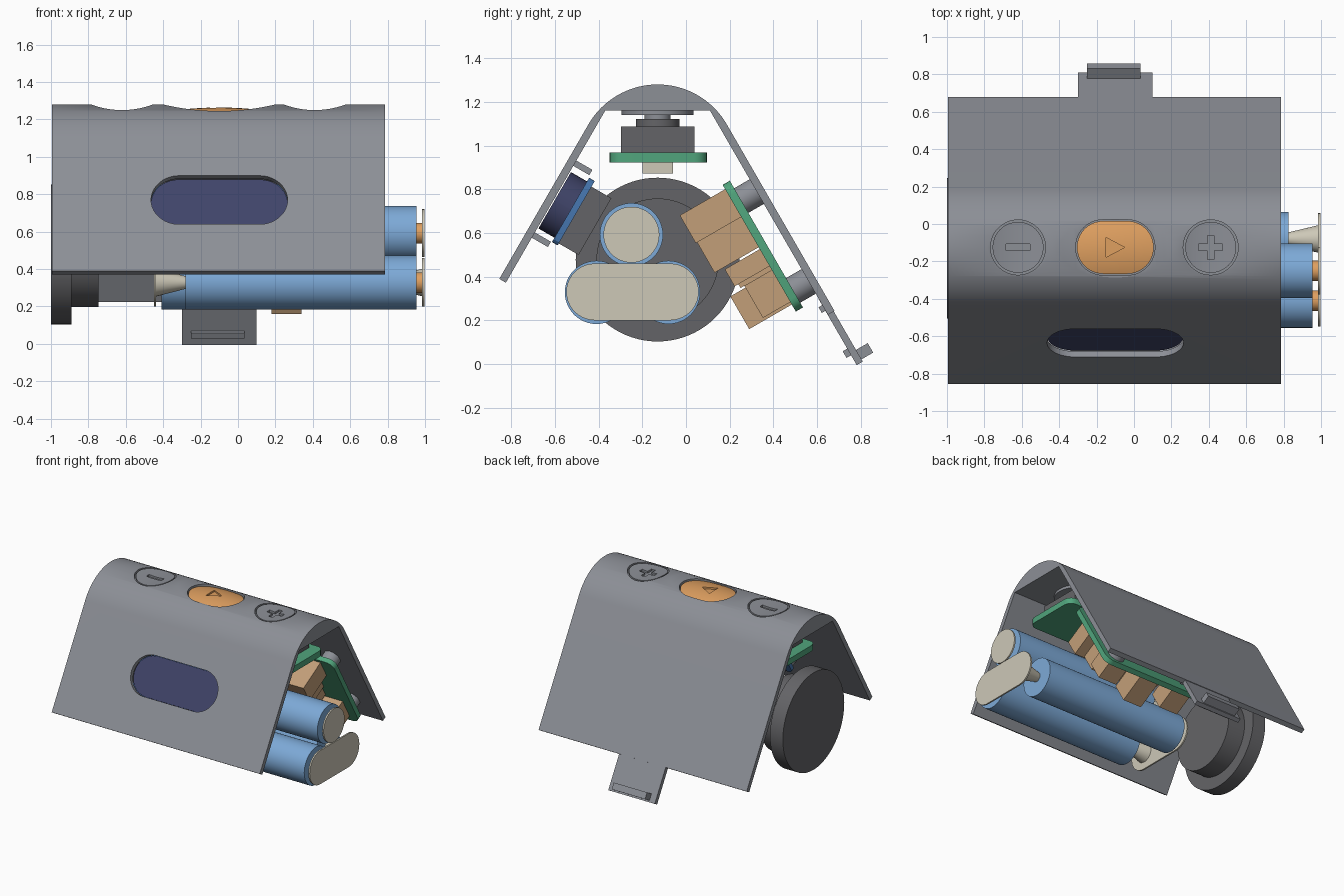
import bpy, bmesh, math
from mathutils import Matrix, Vector

if "Cube" in bpy.data.objects:
    bpy.data.objects.remove(bpy.data.objects["Cube"])


def colour(name, r, g, b):
    m = bpy.data.materials.new(name)
    m.diffuse_color = [(c / 255) ** 2.2 for c in (r, g, b)] + [1]
    m.use_nodes = True
    m.node_tree.nodes["Principled BSDF"].inputs["Base Color"].default_value = m.diffuse_color
    return m


GREY = colour("shell grey", 139, 142, 149)
DARK = colour("dark grey", 100, 100, 103)
ORANGE = colour("button orange", 222, 158, 96)
BLUE = colour("battery blue", 124, 168, 214)
BOARD_BLUE = colour("board blue", 72, 118, 175)
NAVY = colour("display navy", 66, 70, 105)
GREEN = colour("board green", 82, 164, 124)
TAN = colour("component tan", 193, 157, 120)
BEIGE = colour("contact beige", 204, 199, 182)


def frame(u, v, w, o=(0, 0, 0)):
    m = Matrix((u, v, w)).transposed().to_4x4()
    m.translation = Vector(o)
    return m


# Frames: plain, along x (y, z, x), along y (x, z, y), and the two sloping walls (x, down, inward)
C, S = math.cos(math.pi / 6), 0.5
FLAT = Matrix()
LONG = frame((0, 1, 0), (0, 0, 1), (1, 0, 0))
CROSS = frame((1, 0, 0), (0, 0, 1), (0, 1, 0))
FRONT = frame((1, 0, 0), (0, -S, -C), (0, C, -S), (0, -0.447, 1.097))
BACK = frame((1, 0, 0), (0, S, -C), (0, -C, -S), (0, 0.187, 1.097))


def rounded(cx, cy, hx, hy, r, n=10):
    """Rectangle with rounded corners; a circle or stadium when r fills it."""
    pts = []
    for q, (sx, sy) in enumerate(((1, 1), (-1, 1), (-1, -1), (1, -1))):
        for i in range(n + 1):
            a = (q + i / n) * math.pi / 2
            pts.append((cx + sx * (hx - r) + r * math.cos(a), cy + sy * (hy - r) + r * math.sin(a)))
    return pts


def circle(cx, cy, r, n=12):
    return rounded(cx, cy, r, r, r, n)


def rect(x0, x1, y0, y1):
    return [(x0, y0), (x1, y0), (x1, y1), (x0, y1)]


def finish(name, bm, mat):
    bmesh.ops.recalc_face_normals(bm, faces=bm.faces)
    me = bpy.data.meshes.new(name)
    bm.to_mesh(me)
    bm.free()
    if mat:
        me.materials.append(mat)
    ob = bpy.data.objects.new(name, me)
    bpy.context.collection.objects.link(ob)
    return ob


def prism(name, pts, lo, hi, mat, m=FLAT, top=1.0):
    """Extrude an outline from lo to hi; top scales the far end about its middle."""
    pts = [p for i, p in enumerate(pts) if (Vector(p) - Vector(pts[i - 1])).length > 1e-5]
    mid = sum((Vector(p) for p in pts), Vector((0, 0))) / len(pts)
    bm = bmesh.new()
    a = [bm.verts.new(m @ Vector((u, v, lo))) for u, v in pts]
    b = [bm.verts.new(m @ Vector((*(mid + (Vector(p) - mid) * top), hi))) for p in pts]
    bm.faces.new(a)
    bm.faces.new(b)
    for i in range(len(pts)):
        bm.faces.new((a[i - 1], a[i], b[i], b[i - 1]))
    return finish(name, bm, mat)


def boolean(ob, cutter, op='DIFFERENCE'):
    mod = ob.modifiers.new("cut", 'BOOLEAN')
    mod.operation, mod.object, mod.solver = op, cutter, 'EXACT'
    bpy.context.view_layer.objects.active = ob
    bpy.ops.object.modifier_apply(modifier=mod.name)
    bpy.data.objects.remove(cutter)


MX, MY = -0.10, -0.13          # middle of the controls
KEYS = (-0.62, 0.41)           # minus and plus buttons

# Folded shell: rounded ridge outside, straight walls and flat ceiling inside
arc = [(MY + 0.366 * math.cos(math.radians(a)), 0.914 + 0.366 * math.sin(math.radians(a)))
       for a in range(30, 151, 3)]
outline = [(0.68, 0.243)] + arc + [(-0.855, 0.39), (-0.825, 0.372), (-0.37, 1.16), (0.11, 1.16), (0.65, 0.225)]
shell = prism("shell", outline, -0.995, 0.785, GREY, LONG)

# Display window, finger dips and button pocket
boolean(shell, prism("window_cut", rounded(MX, 0.378, 0.365, 0.15, 0.15), -0.1, 0.1, None, FRONT))
for x in KEYS:
    boolean(shell, prism("dip_cut", circle(x, 1.25 + 0.47, 0.47, 30), -0.4, 0.15, None, CROSS))
boolean(shell, prism("dip_cut", circle(MX, 1.245 + 1.3, 1.3, 64), -0.41, 0.16, None, CROSS))
boolean(shell, prism("pocket_cut", rounded(MX, MY + 0.005, 0.212, 0.148, 0.147), 1.18, 1.4, None))

# Ring grooves and engraved minus and plus signs
for x in KEYS:
    ring = prism("ring_cut", circle(x, MY + 0.005, 0.147), 1.225, 1.4, None)
    boolean(ring, prism("ring_core", circle(x, MY + 0.005, 0.136), 1.1, 1.5, None))
    boolean(shell, ring)
    w, t, y = 0.064, 0.017, MY + 0.005
    if x < 0:
        sign = rect(x - w, x + w, y - t, y + t)
    else:
        sign = [(x + a, y + b) for a, b in ((w, t), (t, t), (t, w), (-t, w), (-t, t), (-w, t), (-w, -t),
                                            (-t, -t), (-t, -w), (t, -w), (t, -t), (w, -t))]
    boolean(shell, prism("sign_cut", sign, 1.236, 1.4, None))

# Domed orange button with engraved triangle
button = prism("play_button", rounded(MX, MY + 0.005, 0.205, 0.141, 0.14), 1.182, 1.4, ORANGE)
bm = bmesh.new()
bmesh.ops.create_uvsphere(bm, u_segments=64, v_segments=48, radius=1,
                          matrix=Matrix.Translation((MX, MY, 0.914)) @ Matrix.Diagonal((0.8, 0.38, 0.35, 1)))
boolean(button, finish("dome_cut", bm, None), 'INTERSECT')
boolean(button, prism("triangle_cut", [(-0.15, -0.178), (-0.15, -0.072), (-0.05, -0.125)], 1.25, 1.4, None))

# Belt tab with latch at the back edge
prism("tab", rect(-0.30, 0.098, 0.90, 1.252), 0.004, 0.036, GREY, BACK)
prism("tab_root", rect(-0.30, 0.098, 0.935, 0.965), 0.03, 0.055, GREY, BACK)
prism("latch", rect(-0.25, 0.035, 1.19, 1.24), -0.058, 0.01, GREY, BACK)
prism("latch_lip", rect(-0.25, 0.035, 1.165, 1.20), 0.03, 0.06, GREY, BACK)

# Display, its board, rear housing and retaining ribs on the front wall
prism("display", rounded(MX, 0.378, 0.365, 0.149, 0.148), 0.04, 0.125, NAVY, FRONT)
prism("display_board", rounded(MX, 0.38, 0.40, 0.17, 0.03, 3), 0.125, 0.155, BOARD_BLUE, FRONT)
prism("display_housing", rect(-0.45, 0.25, 0.24, 0.54), 0.155, 0.26, DARK, FRONT)
for s in (0.185, 0.565):
    prism("display_rib", rect(-0.45, 0.25, s - 0.014, s + 0.014), 0.03, 0.12, GREY, FRONT)

# Round speaker at the left end
prism("speaker_rim", circle(MY, 0.478, 0.375, 20), -1.0, -0.89, DARK, LONG)
prism("speaker_body", circle(MY, 0.478, 0.28, 20), -0.89, -0.745, DARK, LONG)

# Three cells: (y, z, left end, tip direction)
for y, z, x0, tip in ((-0.25, 0.592, -0.28, 1), (-0.41, 0.328, -0.28, 1), (-0.08, 0.328, -0.41, -1)):
    x1 = x0 + 1.235
    prism("battery", circle(y, z, 0.145), x0, x1, BLUE, LONG)
    if tip > 0:
        prism("battery_tip", circle(y, z, 0.055), x1, 0.985, ORANGE, LONG)
        prism("spring", circle(y, z, 0.075), -0.44, x0, BEIGE, LONG, 0.45)
    else:
        prism("battery_tip", circle(y, z, 0.055), -0.44, x0, ORANGE, LONG)
        prism("spring", circle(y, z, 0.035), x1, 0.985, BEIGE, LONG, 2.1)

# Contact plates at both ends of the cells
for x in (-0.45, 0.985):
    prism("single_contact", circle(-0.25, 0.592, 0.128), x, x + 0.012, BEIGE, LONG)
    prism("double_contact", rounded(-0.245, 0.33, 0.303, 0.13, 0.13), x, x + 0.012, BEIGE, LONG)

# Button board under the ridge, with three switches
prism("button_board", rounded(MX, -0.127, 0.77, 0.223, 0.06, 5), 0.922, 0.968, GREEN)
for x in (*KEYS, MX):
    prism("switch_body", rect(x - 0.168, x + 0.168, -0.298, 0.04), 0.968, 1.088, DARK)
    prism("switch_plunger", circle(x, MY, 0.10), 1.088, 1.122, DARK)
    prism("switch_stem", circle(x, MY, 0.06), 1.122, 1.14, GREY)
    prism("switch_pad", circle(x, MY, 0.165), 1.14, 1.162, GREY)
prism("board_connector", rect(MX - 0.12, MX + 0.12, -0.2, -0.06), 0.872, 0.922, BEIGE)

# Main board on the back wall, with standoffs
prism("main_board", rounded(0.225, 0.565, 0.465, 0.335, 0.06, 5), 0.117, 0.155, GREEN, BACK)
for x in (-0.13, 0.58):
    for s in (0.335, 0.81):
        prism("standoff", circle(x, s, 0.065), 0.03, 0.117, GREY, BACK)

# Components on the main board: (x0, x1, s0, s1, depth)
for x0, x1, s0, s1, d in ((0.30, 0.58, 0.253, 0.40, 0.395), (-0.12, 0.22, 0.253, 0.46, 0.36),
                          (0.20, 0.50, 0.40, 0.56, 0.388), (0.18, 0.34, 0.69, 0.863, 0.38),
                          (0.46, 0.62, 0.68, 0.85, 0.30), (-0.12, 0.04, 0.69, 0.85, 0.33),
                          (0.05, 0.18, 0.57, 0.68, 0.32), (0.36, 0.48, 0.57, 0.66, 0.34)):
    prism("component", rect(x0, x1, s0, s1), 0.155, d, TAN, BACK)

# Smooth the round parts, keep the edges crisp
bpy.ops.object.select_all(action='SELECT')
bpy.ops.object.shade_smooth_by_angle(angle=math.radians(25))
